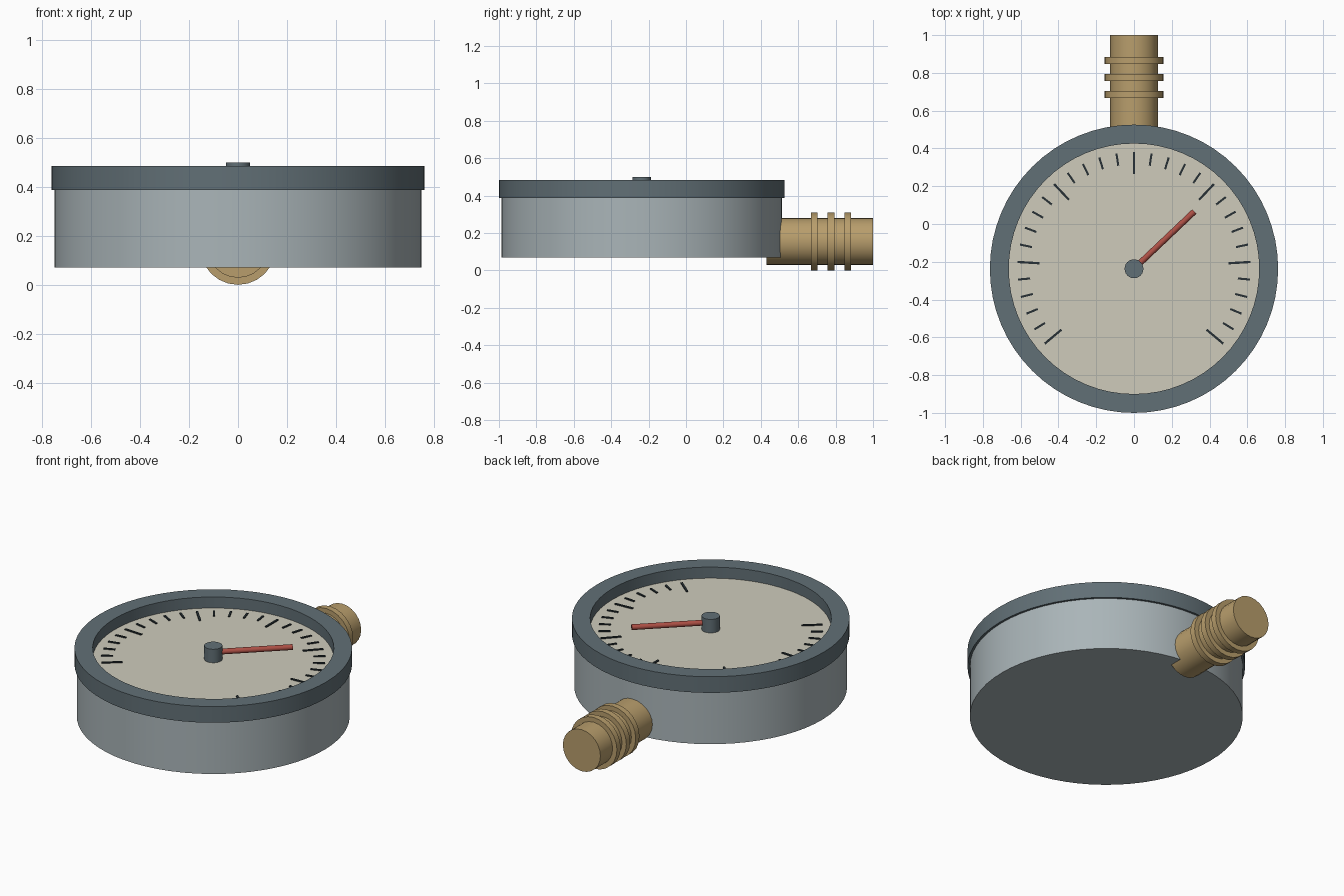
import bpy, bmesh, math
from mathutils import Matrix, Vector

if "Cube" in bpy.data.objects:
    bpy.data.objects.remove(bpy.data.objects["Cube"])

CY = -0.237          # gauge centre in y
DIAL_Z = 0.418


def material(name, rgb):
    m = bpy.data.materials.new(name)
    m.diffuse_color = (*rgb, 1)
    m.use_nodes = True
    m.node_tree.nodes["Principled BSDF"].inputs["Base Color"].default_value = m.diffuse_color
    return m


STEEL = material("steel", (0.40, 0.46, 0.48))
DARK = material("dark_steel", (0.12, 0.16, 0.18))
BRASS = material("brass", (0.48, 0.34, 0.15))
CREAM = material("cream", (0.62, 0.60, 0.50))
RED = material("red", (0.42, 0.08, 0.06))
INK = material("ink", (0.02, 0.03, 0.035))


def lathe(name, profile, mat, segs=64, closed=False, matrix=Matrix()):
    """Revolve (radius, height) points about z, then place with a matrix."""
    bm = bmesh.new()
    pts = [bm.verts.new((r, 0, z)) for r, z in profile]
    edges = [bm.edges.new(p) for p in zip(pts, pts[1:])]
    if closed:
        edges.append(bm.edges.new((pts[-1], pts[0])))
    bmesh.ops.spin(bm, geom=pts + edges, cent=(0, 0, 0), axis=(0, 0, 1),
                   angle=2 * math.pi, steps=segs, use_duplicate=False)
    bmesh.ops.remove_doubles(bm, verts=bm.verts, dist=1e-5)
    bmesh.ops.recalc_face_normals(bm, faces=bm.faces)
    bmesh.ops.transform(bm, matrix=matrix, verts=bm.verts)
    return finish(name, bm, mat, True)


def finish(name, bm, mat, smooth):
    me = bpy.data.meshes.new(name)
    bm.to_mesh(me)
    bm.free()
    me.materials.append(mat)
    ob = bpy.data.objects.new(name, me)
    bpy.context.collection.objects.link(ob)
    if smooth:
        bpy.ops.object.select_all(action='DESELECT')
        ob.select_set(True)
        bpy.context.view_layer.objects.active = ob
        bpy.ops.object.shade_smooth_by_angle(angle=math.radians(35))
    return ob


def rod(r, z0, z1):
    return [(0, z0), (r, z0), (r, z1), (0, z1)]


centre = Matrix.Translation((0, CY, 0))

# Case, bezel ring and dial plate
lathe("case_body", rod(0.75, 0.07, 0.39), STEEL, matrix=centre)
lathe("bezel_ring", [(0.663, 0.387), (0.763, 0.387), (0.763, 0.485), (0.663, 0.485)],
      DARK, closed=True, matrix=centre)
lathe("dial_plate", rod(0.67, 0.388, DIAL_Z), CREAM, matrix=centre)

# Needle and hub
lathe("needle_hub", rod(0.05, DIAL_Z - 0.005, 0.50), DARK, segs=24, matrix=centre)
lathe("needle", rod(0.016, 0, 0.44), RED, segs=16,
      matrix=Matrix.Translation((0, CY, 0.46)) @ Matrix.Rotation(math.radians(43.5), 4, 'Z')
      @ Matrix.Rotation(math.pi / 2, 4, 'Y'))

# Scale marks: every fifth one is long
bm = bmesh.new()
for i in range(31):
    length, width = (0.115, 0.012) if i % 5 == 0 else (0.065, 0.011)
    turn = Matrix.Rotation(math.radians(220 - i * 260 / 30), 4, 'Z')
    place = Matrix.Translation((0.617 - length / 2, 0, DIAL_Z + 0.002))
    bmesh.ops.create_cube(bm, size=1, matrix=centre @ turn @ place
                          @ Matrix.Diagonal((length, width, 0.008, 1)))
finish("scale_marks", bm, INK, False)

# Brass inlet pipe with three raised rings, lying along +y
along_y = Matrix.Translation((0, 0, 0.155)) @ Matrix.Rotation(-math.pi / 2, 4, 'X')
lathe("inlet_pipe", rod(0.126, 0.43, 1.0), BRASS, segs=24, matrix=along_y)
for i in range(3):
    y = 0.685 + i * 0.09
    lathe(f"inlet_ring_{i + 1}", rod(0.155, y - 0.018, y + 0.018), BRASS,
          segs=24, matrix=along_y)
